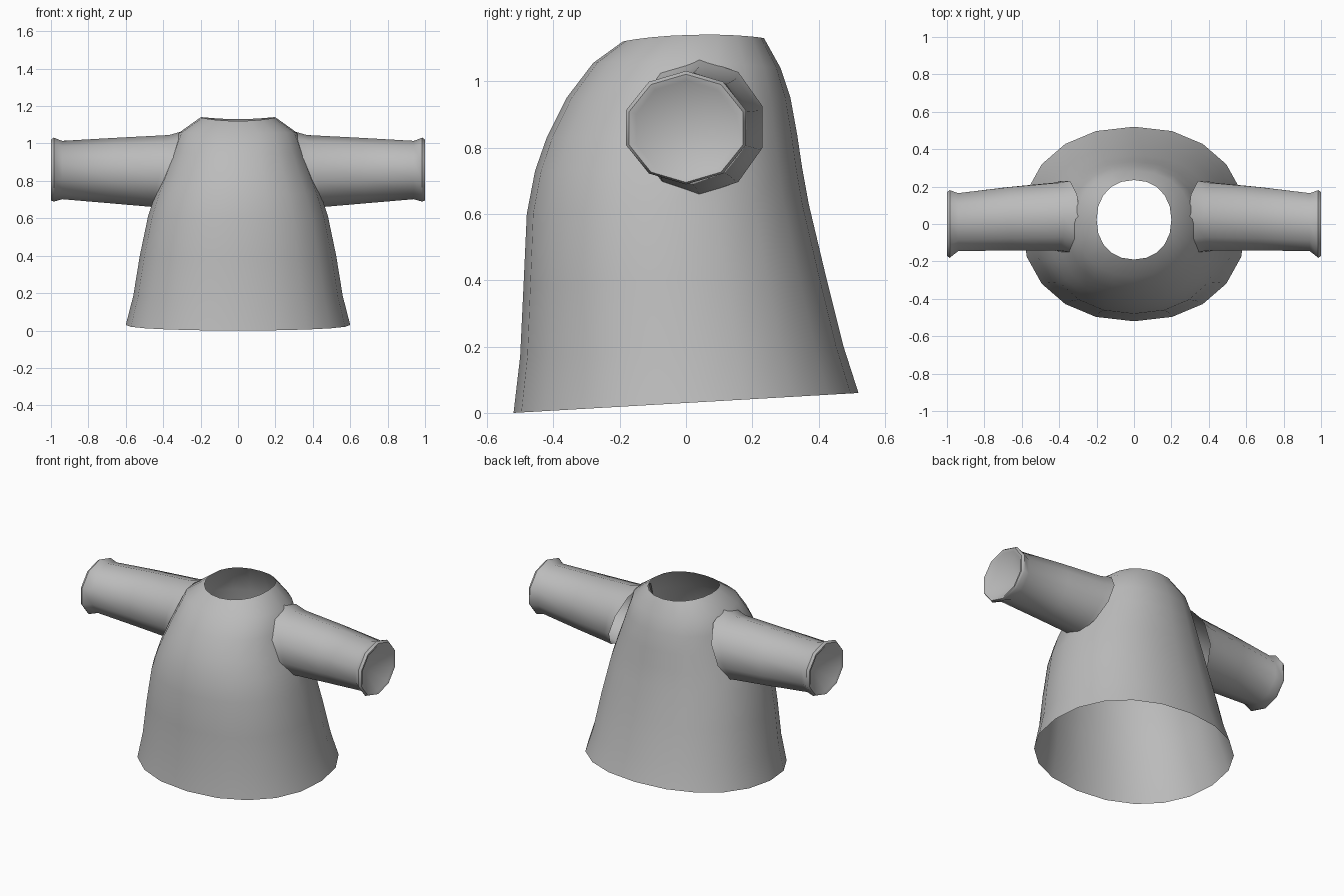
import bpy
import bmesh
import math

cube = bpy.data.objects.get("Cube")
if cube:
    bpy.data.objects.remove(cube)

cloth = bpy.data.materials.new("grey cloth")
cloth.use_nodes = True
grey = (0.5, 0.5, 0.5, 1)
cloth.diffuse_color = grey
cloth.node_tree.nodes["Principled BSDF"].inputs["Base Color"].default_value = grey


def loft(bm, rings):
    """Join closed rings of points with quads."""
    loops = [[bm.verts.new(p) for p in ring] for ring in rings]
    for a, b in zip(loops, loops[1:]):
        n = len(a)
        for i in range(n):
            j = (i + 1) % n
            bm.faces.new((a[i], a[j], b[j], b[i]))
    return loops


def finish(bm, name, angle):
    mesh = bpy.data.meshes.new(name)
    bm.to_mesh(mesh)
    bm.free()
    mesh.materials.append(cloth)
    obj = bpy.data.objects.new(name, mesh)
    bpy.context.collection.objects.link(obj)
    bpy.ops.object.select_all(action="DESELECT")
    obj.select_set(True)
    bpy.context.view_layer.objects.active = obj
    bpy.ops.object.shade_smooth_by_angle(angle=math.radians(angle))


def power(v, e):
    return math.copysign(abs(v) ** e, v)


# Torso: front y, front z, back y, back z, half width, extra side height
TORSO = [
    (-0.52, 0.00, 0.52, 0.06, 0.60, 0),
    (-0.50, 0.17, 0.475, 0.20, 0.56, 0),
    (-0.49, 0.38, 0.42, 0.42, 0.525, 0),
    (-0.48, 0.60, 0.37, 0.63, 0.48, 0),
    (-0.455, 0.73, 0.35, 0.74, 0.44, 0),
    (-0.42, 0.83, 0.335, 0.84, 0.40, 0),
    (-0.36, 0.95, 0.315, 0.95, 0.355, 0),
    (-0.28, 1.055, 0.285, 1.04, 0.315, 0.01),
    (-0.19, 1.12, 0.235, 1.13, 0.20, 0.015),
]
SIDES = 20
rings = []
for yf, zf, yb, zb, w, lift in TORSO:
    ring = []
    for i in range(SIDES):
        t = 2 * math.pi * i / SIDES
        c, s = power(math.cos(t), 0.92), power(math.sin(t), 0.92)
        k = (s + 1) / 2
        ring.append((w * c, yf + (yb - yf) * k, zf + (zb - zf) * k + lift * c * c))
    rings.append(ring)

bm = bmesh.new()
loft(bm, rings)


# Arm holes, hidden within the sleeve roots
def in_sleeve(v):
    return abs(v.co.x) > 0.2 and math.hypot(v.co.y - 0.04, v.co.z - 0.855) < 0.17


holes = [f for f in bm.faces if all(in_sleeve(v) for v in f.verts)]
bmesh.ops.delete(bm, geom=holes, context="FACES")
finish(bm, "shirt_body", 35)

# Sleeves: x at top, x at bottom, y centre, y radius, z centre, z radius
SLEEVE = [
    (0.29, 0.44, 0.04, 0.20, 0.862, 0.205),
    (0.37, 0.46, 0.04, 0.19, 0.853, 0.192),
    (0.66, 0.68, 0.028, 0.178, 0.855, 0.175),
    (0.94, 0.94, 0.01, 0.163, 0.858, 0.156),
    (0.985, 0.985, 0.0, 0.19, 0.86, 0.171),
    (1.00, 1.00, 0.0, 0.18, 0.858, 0.163),
    (0.995, 0.995, 0.0, 0.158, 0.856, 0.146),
]
for name, side in (("left_sleeve", 1), ("right_sleeve", -1)):
    rings = []
    for xt, xb, cy, ry, cz, rz in SLEEVE:
        ring = []
        for i in range(10):
            t = 2 * math.pi * i / 10
            k = (1 + math.cos(t)) / 2
            x = xb + (xt - xb) * k
            ring.append((side * x, cy - side * ry * math.sin(t), cz + rz * math.cos(t)))
        rings.append(ring)
    bm = bmesh.new()
    cuff = loft(bm, rings)[-1]
    # Hollow cuff closed by a shallow cone
    tip = bm.verts.new((side * 0.88, 0, 0.85))
    for i in range(10):
        bm.faces.new((cuff[i], cuff[(i + 1) % 10], tip))
    bmesh.ops.recalc_face_normals(bm, faces=bm.faces)
    finish(bm, name, 45)
